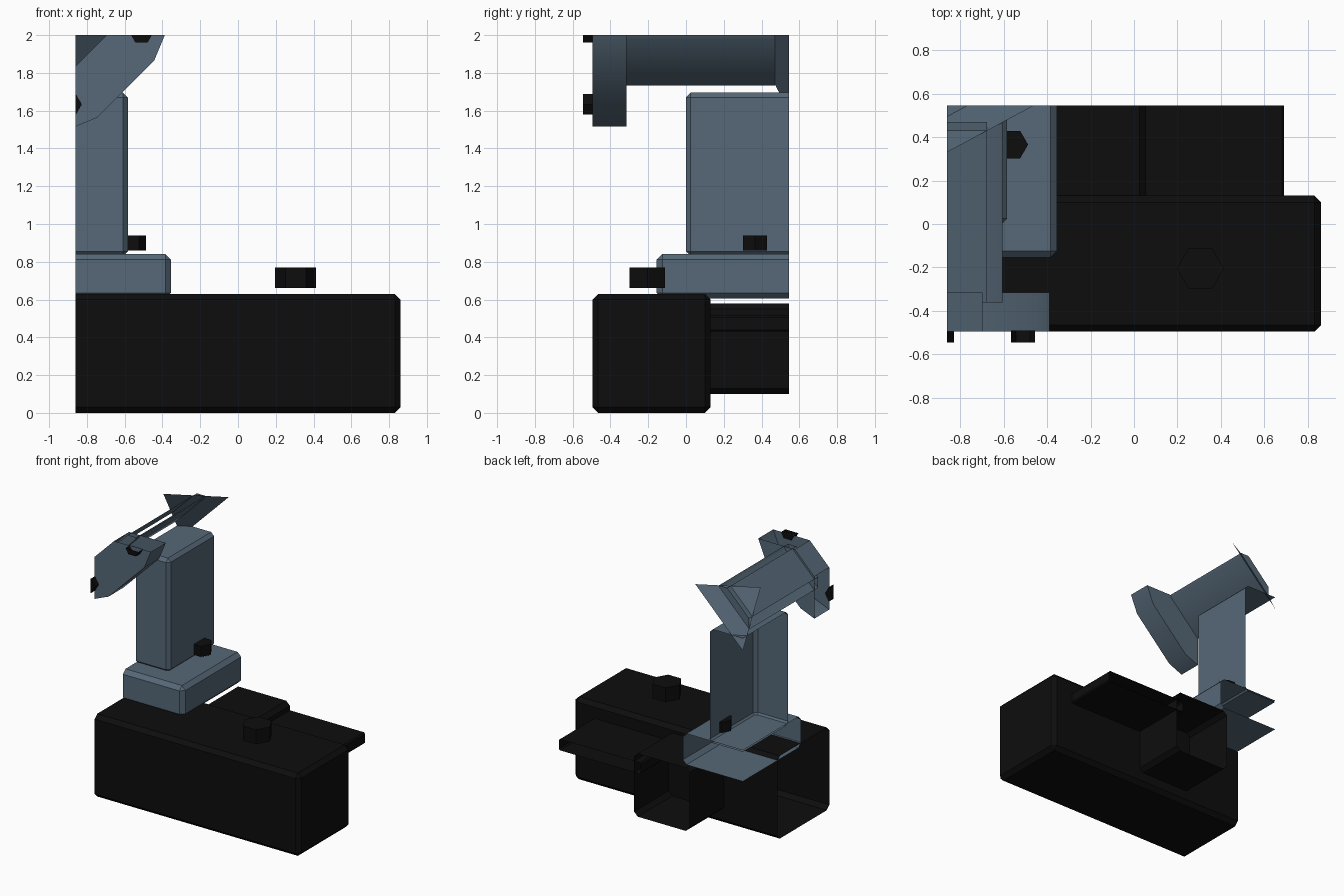
import bpy, bmesh, math
from mathutils import Vector, Matrix

if "Cube" in bpy.data.objects:
    bpy.data.objects.remove(bpy.data.objects["Cube"])


def material(name, col):
    m = bpy.data.materials.new(name)
    m.diffuse_color = (*col, 1)
    m.use_nodes = True
    m.node_tree.nodes["Principled BSDF"].inputs["Base Color"].default_value = m.diffuse_color
    return m


STEEL = material("blue grey paint", (0.092, 0.138, 0.185))
BLACK = material("black", (0.004, 0.004, 0.004))

AX, AZ = -1.35, 2.47      # axis of the big drum, outside the section
LIMITS = [((-0.86, 0, 0), (-1, 0, 0)), ((0, 0.545, 0), (0, 1, 0)), ((0, 0, 2), (0, 0, 1))]


def finish(bm, name, mat, smooth=False):
    # The model is an open section: trim at the limits and leave the cuts open
    bmesh.ops.recalc_face_normals(bm, faces=bm.faces[:])
    for co, no in LIMITS:
        bmesh.ops.bisect_plane(bm, geom=bm.verts[:] + bm.edges[:] + bm.faces[:], dist=1e-5,
                               plane_co=co, plane_no=no, clear_outer=True)
    me = bpy.data.meshes.new(name)
    bm.to_mesh(me)
    bm.free()
    me.materials.append(mat)
    ob = bpy.data.objects.new(name, me)
    bpy.context.collection.objects.link(ob)
    if smooth:
        bpy.context.view_layer.objects.active = ob
        ob.select_set(True)
        bpy.ops.object.shade_smooth_by_angle(angle=math.radians(30))
        ob.select_set(False)
    return ob


def box(name, lo, hi, mat, bevel=0.03):
    bm = bmesh.new()
    lo, hi = Vector(lo), Vector(hi)
    bmesh.ops.create_cube(bm, size=1, matrix=Matrix.Translation((lo + hi) / 2) @ Matrix.Diagonal((*(hi - lo), 1)))
    if bevel:
        bmesh.ops.bevel(bm, geom=bm.edges[:], offset=bevel, segments=1, affect='EDGES')
    return finish(bm, name, mat)


def lathe(name, profile, sides, mat, closed=True, smooth=True):
    # profile of (radius, y) turned about the drum axis, flats facing 45 degrees
    bm = bmesh.new()
    rings = []
    for i in range(sides):
        a = 2 * math.pi * (i + 0.5) / sides
        rings.append([bm.verts.new((AX + r * math.cos(a), y, AZ + r * math.sin(a))) for r, y in profile])
    n = len(profile)
    for i in range(sides):
        p, q = rings[i], rings[(i + 1) % sides]
        for j in range(n if closed else n - 1):
            k = (j + 1) % n
            bm.faces.new((p[j], p[k], q[k], q[j]))
    return finish(bm, name, mat, smooth)


def hex_bolt(name, centre, r, depth, along_y=False):
    bm = bmesh.new()
    m = Matrix.Translation(centre)
    if along_y:
        m = m @ Matrix.Rotation(math.pi / 2, 4, 'X')
    # point of the hexagon towards x
    m = m @ Matrix.Rotation(math.pi / 2, 4, 'Z')
    bmesh.ops.create_cone(bm, cap_ends=True, segments=6, radius1=r, radius2=r, depth=depth, matrix=m)
    return finish(bm, name, BLACK)


# Black base: main block, rear block and rear shelf
box("base_block", (-1.3, -0.495, 0), (0.86, 0.13, 0.63), BLACK)
box("rear_block", (-0.41, 0.10, 0.10), (0.055, 0.9, 0.58), BLACK)
box("rear_shelf", (0.0, 0.10, 0.43), (0.69, 0.9, 0.515), BLACK, 0.01)
hex_bolt("base_bolt", (0.305, -0.205, 0.715), 0.108, 0.11)

# Pedestal and column
box("pedestal", (-1.6, -0.155, 0.605), (-0.355, 1.2, 0.842), STEEL)
box("column", (-1.3, 0.0, 0.83), (-0.583, 1.0, 1.695), STEEL, 0.025)
hex_bolt("pedestal_bolt", (-0.56, 0.365, 0.90), 0.073, 0.08)

# Drum: front flange, barrel and flared rear cone
lathe("drum_flange", [(0.81, -0.495), (1.09, -0.495), (1.09, -0.315), (0.81, -0.315)], 16, STEEL)
lathe("drum_barrel", [(0.825, -0.36), (0.885, -0.36), (0.885, 0.47), (0.825, 0.47)], 16, STEEL)
c = math.cos(math.pi / 8)
lathe("rear_cone", [(0.45 / c, 0.156), (1.1 / c, 0.65)], 8, STEEL, closed=False, smooth=False)

# Flange bolts
for i, a in enumerate((-28.5, -61.2)):
    t = math.radians(a)
    hex_bolt(f"flange_bolt_{i + 1}", (AX + 0.955 * math.cos(t), -0.517, AZ + 0.955 * math.sin(t)), 0.063, 0.055, True)
